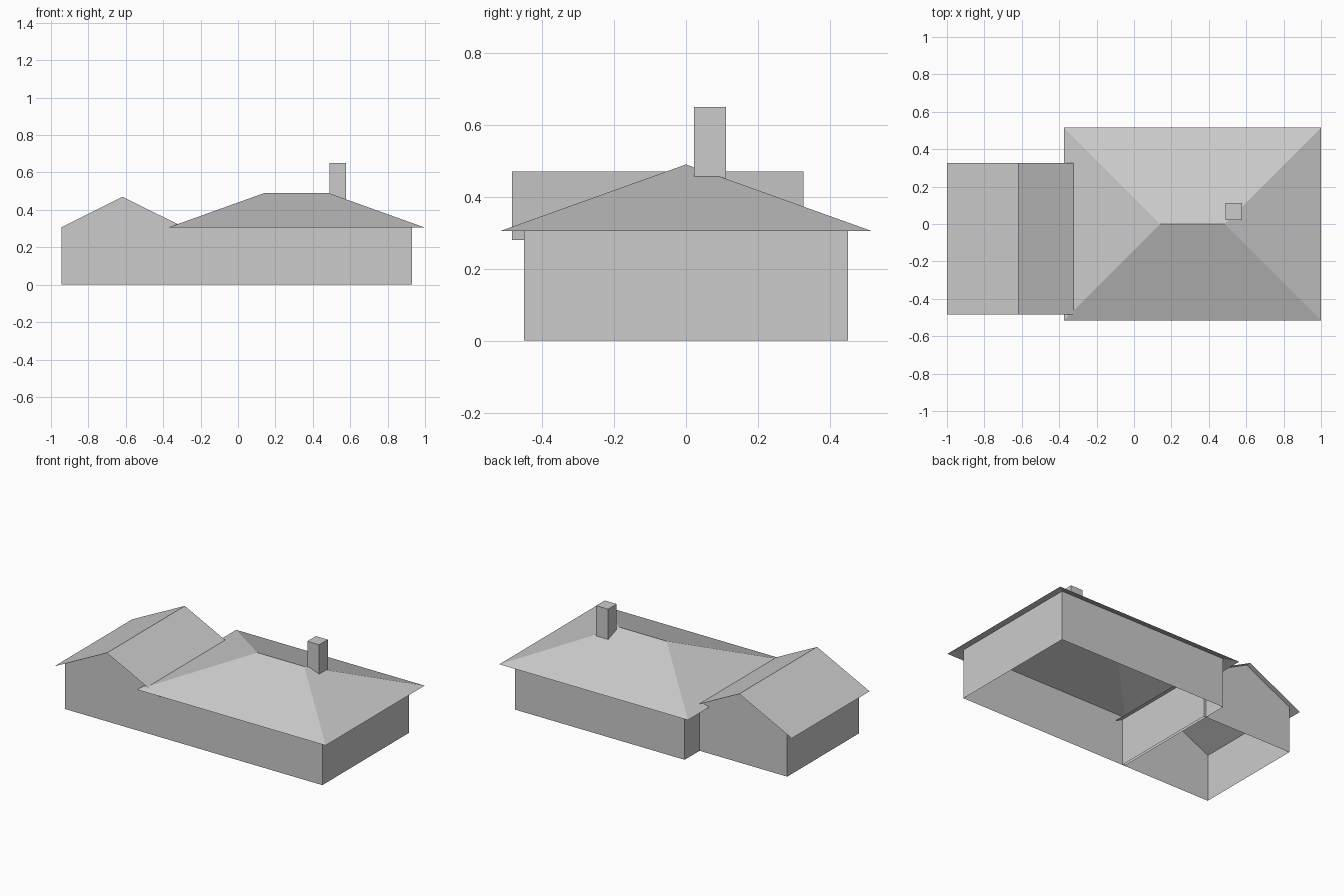
import bpy
import bmesh

cube = bpy.data.objects.get("Cube")
if cube:
    bpy.data.objects.remove(cube, do_unlink=True)

grey = bpy.data.materials.new("light_grey")
grey.use_nodes = True
COLOUR = (0.6, 0.6, 0.6, 1)
grey.diffuse_color = COLOUR
grey.node_tree.nodes["Principled BSDF"].inputs["Base Color"].default_value = COLOUR


def build(name, faces):
    """Make a flat shaded object from polygons, welding shared corners."""
    bm = bmesh.new()
    for points in faces:
        bm.faces.new([bm.verts.new(p) for p in points])
    bmesh.ops.remove_doubles(bm, verts=bm.verts[:], dist=0.0001)
    mesh = bpy.data.meshes.new(name)
    bm.to_mesh(mesh)
    bm.free()
    mesh.materials.append(grey)
    obj = bpy.data.objects.new(name, mesh)
    bpy.context.collection.objects.link(obj)
    return obj


def corners(x0, x1, y0, y1):
    return [(x0, y0), (x1, y0), (x1, y1), (x0, y1)]


def side_walls(plan, bottom, top):
    """Upright faces around a plan; bottom and top give heights at x, y."""
    faces = []
    for a, b in zip(plan, plan[1:] + plan[:1]):
        faces.append([(*a, bottom(*a)), (*b, bottom(*b)),
                      (*b, top(*b)), (*a, top(*a))])
    return faces


# Main hipped roof: four sheets rising at equal pitch to a short ridge
CX, HALF_X, HALF_Y = 0.3125, 0.6875, 0.516
EAVE, RIDGE = 0.305, 0.49
PITCH = (RIDGE - EAVE) / HALF_Y


def hip_z(x, y):
    inset = min(HALF_X - abs(x - CX), HALF_Y - abs(y))
    return EAVE + PITCH * inset


def ground(x, y):
    return 0


a, b, c, d = [(x, y, EAVE) for x, y in
              corners(CX - HALF_X, CX + HALF_X, -HALF_Y, HALF_Y)]
left_end = (CX - HALF_X + HALF_Y, 0, RIDGE)
right_end = (CX + HALF_X - HALF_Y, 0, RIDGE)
build("main_roof", [[a, b, right_end, left_end], [b, c, right_end],
                    [c, d, left_end, right_end], [d, a, left_end]])

# Main walls, open below and reaching the underside of the roof
main_plan = corners(-0.306, 0.931, -0.451, 0.451)
build("main_walls", side_walls(main_plan, ground, hip_z))

# Wing gable roof: two sheets that run on under the main roof
WX, APEX, WING_HALF = -0.617, 0.47, 0.383
SLOPE = 0.497


def gable_z(x, y):
    return APEX - SLOPE * abs(x - WX)


wing_roof = []
for side in (-1, 1):
    edge = WX + side * WING_HALF
    strip = corners(min(edge, WX), max(edge, WX), -0.484, 0.327)
    wing_roof.append([(x, y, gable_z(x, y)) for x, y in strip])
build("wing_roof", wing_roof)

# Wing walls, with pointed gable ends front and back
x0, x1, y0, y1 = -0.945, -0.289, -0.451, 0.295
wing_plan = [(x0, y0), (WX, y0), (x1, y0), (x1, y1), (WX, y1), (x0, y1)]
build("wing_walls", side_walls(wing_plan, ground, gable_z))

# Chimney standing on the roof
chimney_plan = corners(0.49, 0.577, 0.022, 0.111)
TOP = 0.65
chimney = side_walls(chimney_plan, hip_z, lambda x, y: TOP)
chimney.append([(x, y, TOP) for x, y in chimney_plan])
build("chimney", chimney)
